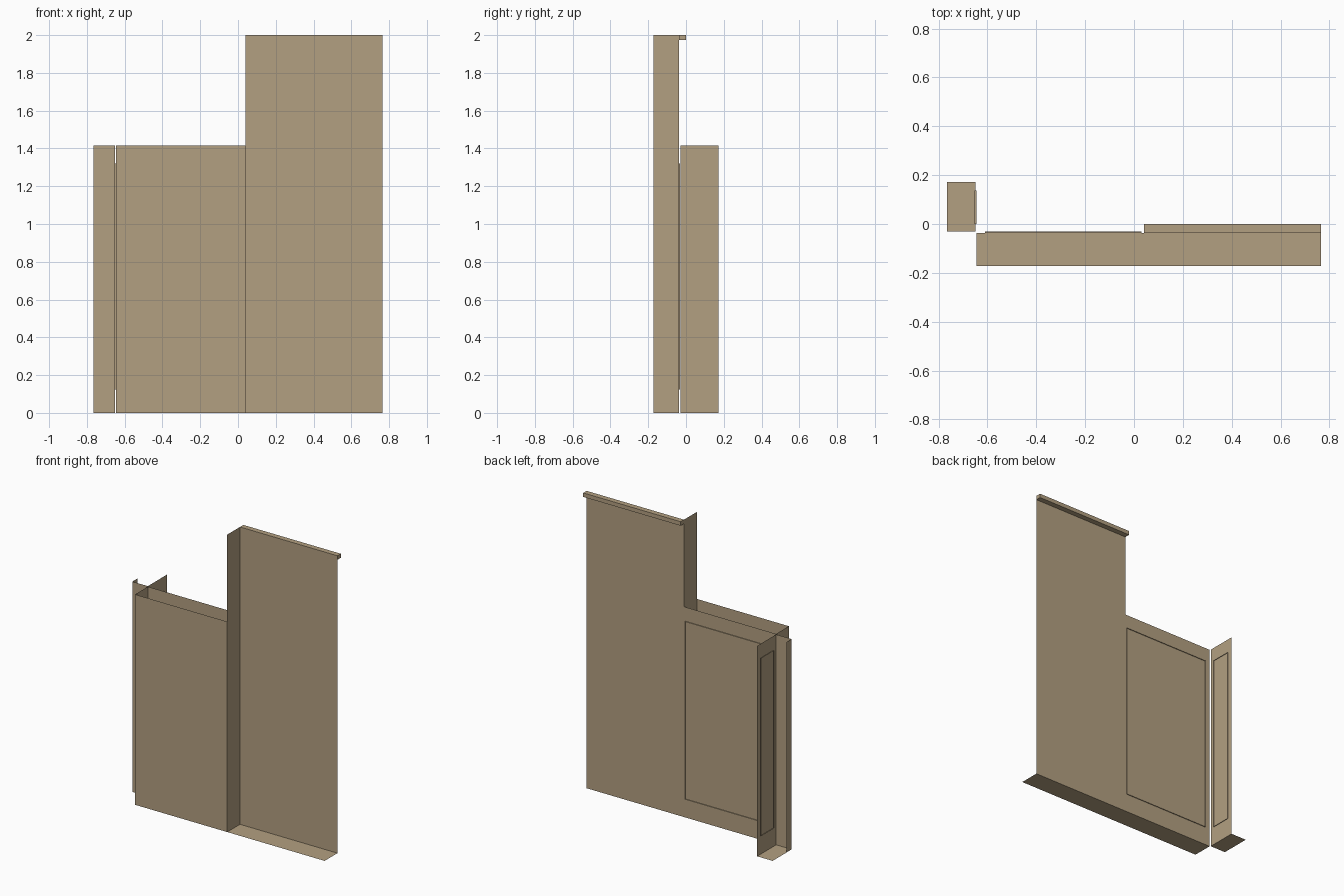
import bpy

if "Cube" in bpy.data.objects:
    bpy.data.objects.remove(bpy.data.objects["Cube"])

tan = bpy.data.materials.new("tan")
tan.use_nodes = True
color = (0.45, 0.35, 0.22, 1)
tan.diffuse_color = color
tan.node_tree.nodes["Principled BSDF"].inputs["Base Color"].default_value = color


def add_mesh(name, verts, faces):
    mesh = bpy.data.meshes.new(name)
    mesh.from_pydata(verts, [], faces)
    mesh.materials.append(tan)
    obj = bpy.data.objects.new(name, mesh)
    bpy.context.scene.collection.objects.link(obj)
    return obj


def sheet(name, path, z0, z1):
    """Upright thin sheet following an (x, y) path."""
    n = len(path)
    verts = [(x, y, z) for z in (z0, z1) for x, y in path]
    faces = [(i, i + 1, n + i + 1, n + i) for i in range(n - 1)]
    return add_mesh(name, verts, faces)


def floor(name, x0, x1, y0, y1):
    return add_mesh(name, [(x0, y0, 0), (x1, y0, 0), (x1, y1, 0), (x0, y1, 0)], [(0, 1, 2, 3)])


def rim(name, loop_a, loop_b):
    """Open rectangular rim joining two matching loops."""
    faces = [(i, (i + 1) % 4, 4 + (i + 1) % 4, 4 + i) for i in range(4)]
    return add_mesh(name, loop_a + loop_b, faces)


def rect(a0, a1):
    return [(a0, RIM_LOW), (a1, RIM_LOW), (a1, RIM_HIGH), (a0, RIM_HIGH)]


# Main dimensions
LEFT, RIGHT, STEP = -0.765, 0.765, 0.04
FRONT, BACK = -0.172, -0.036
BOX_X, POST_X, POST_Y, END_Y = -0.645, -0.65, -0.03, 0.172
LOW, HIGH = 1.415, 2.0
RIM_LOW, RIM_HIGH = 0.125, 1.32

# Low open-topped box
sheet("low_box_walls", [(STEP, FRONT), (BOX_X, FRONT), (BOX_X, BACK), (STEP, BACK)], 0, LOW)

# Tall back panel with its dividing wall
sheet("tall_panel", [(STEP, FRONT), (STEP, BACK), (RIGHT, BACK)], 0, HIGH)
floor("main_floor", BOX_X, RIGHT, FRONT, BACK)

# Ledge along the top of the tall panel
bottom, top = 1.973, HIGH
corners = [(STEP, BACK), (RIGHT, BACK), (RIGHT, 0), (STEP, 0)]
add_mesh("top_ledge",
         [(x, y, z) for z in (bottom, top) for x, y in corners],
         [(3, 2, 1, 0), (4, 5, 6, 7)] + [(i, (i + 1) % 4, 4 + (i + 1) % 4, 4 + i) for i in range(4)])

# Side post: side wall, front wall and short return lip
sheet("post_walls", [(POST_X, END_Y), (POST_X, POST_Y), (LEFT, POST_Y), (LEFT, 0.025)], 0, LOW)
floor("post_floor", LEFT, POST_X, POST_Y, END_Y)

# Panel outlines on the box back and the post side
rim("box_panel_rim",
    [(x, BACK, z) for x, z in rect(-0.61, 0.03)],
    [(x, BACK + 0.005, z) for x, z in rect(-0.61, 0.03)])
rim("post_panel_rim",
    [(POST_X - 0.004, y, z) for y, z in rect(0, 0.138)],
    [(POST_X + 0.004, y, z) for y, z in rect(0, 0.138)])
